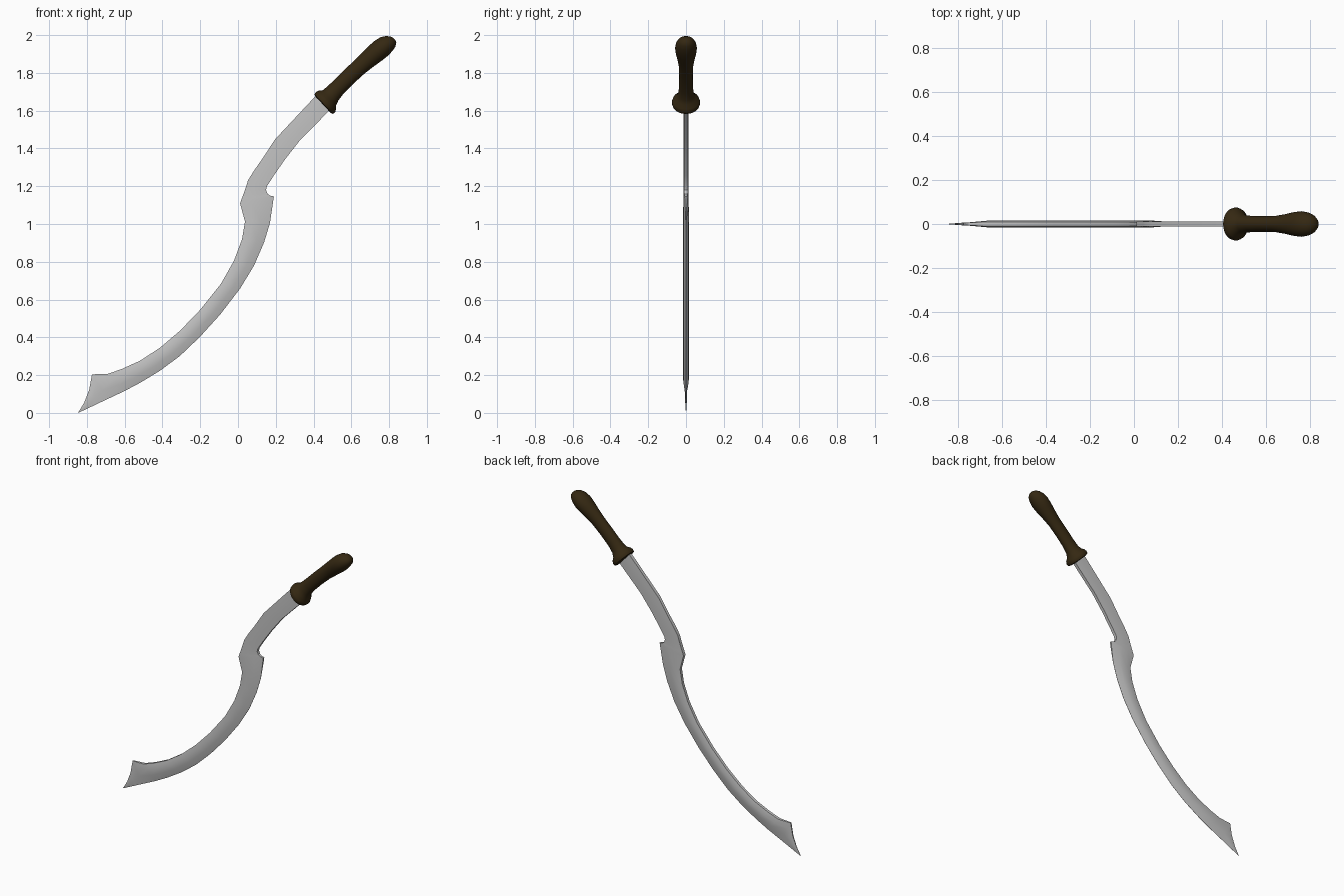
import bpy, bmesh, math
from mathutils import Vector


def material(name, rgb):
    m = bpy.data.materials.new(name)
    m.diffuse_color = (*rgb, 1)
    return m


def loft(name, rings, mat, angle):
    """Skin a list of equal-length closed rings and cap both ends."""
    bm = bmesh.new()
    rows = [[bm.verts.new(p) for p in ring] for ring in rings]
    n = len(rows[0])
    for a, b in zip(rows, rows[1:]):
        for i in range(n):
            j = (i + 1) % n
            bm.faces.new((a[i], a[j], b[j], b[i]))
    bm.faces.new(rows[0])
    bm.faces.new(rows[-1][::-1])
    bmesh.ops.remove_doubles(bm, verts=bm.verts, dist=1e-5)
    bmesh.ops.recalc_face_normals(bm, faces=bm.faces)
    me = bpy.data.meshes.new(name)
    bm.to_mesh(me)
    bm.free()
    me.materials.append(mat)
    ob = bpy.data.objects.new(name, me)
    bpy.context.collection.objects.link(ob)
    bpy.ops.object.select_all(action='DESELECT')
    ob.select_set(True)
    bpy.context.view_layer.objects.active = ob
    bpy.ops.object.shade_smooth_by_angle(angle=math.radians(angle))
    return ob


steel = material("steel", (0.55, 0.55, 0.55))
wood = material("dark_wood", (0.035, 0.021, 0.006))

# Blade outline stations: back edge x, z and cutting edge x, z
outline = [
    (0.43, 1.695, 0.51, 1.627), (0.40, 1.666, 0.48, 1.597),
    (0.196, 1.448, 0.328, 1.443), (0.127, 1.342, 0.249, 1.342),
    (0.085, 1.283, 0.19, 1.257), (0.053, 1.231, 0.153, 1.2),
    (0.04, 1.19, 0.148, 1.18), (0.026, 1.15, 0.156, 1.16),
    (0.018, 1.13, 0.17, 1.150), (0.011, 1.109, 0.19, 1.146),
    (0.037, 1.013, 0.169, 1.005), (0.021, 0.918, 0.138, 0.902),
    (-0.021, 0.806, 0.085, 0.78), (-0.09, 0.684, 0.011, 0.658),
    (-0.20, 0.546, -0.095, 0.52), (-0.307, 0.435, -0.201, 0.403),
    (-0.413, 0.345, -0.307, 0.302), (-0.519, 0.276, -0.413, 0.223),
    (-0.614, 0.233, -0.519, 0.159), (-0.688, 0.207, -0.60, 0.116),
    (-0.773, 0.204, -0.70, 0.069), (-0.788, 0.122, -0.755, 0.043),
    (-0.815, 0.053, -0.803, 0.020), (-0.847, 0.0, -0.845, 0.001),
]
flat = [(0, 0.9), (0.3, 1), (0.65, 1), (1, 0.85)]    # near the handle
lens = [(0, 0.6), (0.3, 1), (0.65, 0.75), (1, 0.04)]  # cutting part
rings = []
for sx, sz, ex, ez in outline:
    k = min(1, max(0, (1.17 - sz) / 0.12))           # flat -> lens
    t = (0.012 + 0.004 * k) * min(1, 0.03 + max(0, (sx + 0.847) / 0.17))
    half = []
    for (u, f), (_, g) in zip(flat, lens):
        half.append((sx + (ex - sx) * u, t * (f + (g - f) * k), sz + (ez - sz) * u))
    rings.append([(x, -y, z) for x, y, z in half] + half[::-1])
loft("blade", rings, steel, 30)

# Handle: rings along a slightly bowed axis (distance, side radius, face radius, bow)
base = Vector((0.45, 0, 1.632))
axis = Vector((0.734, 0, 0.68)).normalized()
side = Vector((-axis.z, 0, axis.x))
stations = [
    (0.0, 0.06, 0.06, 0), (0.004, 0.071, 0.072, 0), (0.018, 0.074, 0.075, 0),
    (0.034, 0.067, 0.070, 0.002), (0.05, 0.053, 0.052, 0.004),
    (0.075, 0.047, 0.041, 0.008), (0.12, 0.043, 0.037, 0.012),
    (0.20, 0.043, 0.036, 0.015), (0.28, 0.044, 0.037, 0.015),
    (0.34, 0.048, 0.045, 0.013), (0.39, 0.052, 0.054, 0.011),
    (0.43, 0.053, 0.058, 0.009), (0.465, 0.048, 0.053, 0.007),
    (0.49, 0.038, 0.042, 0.003), (0.507, 0.023, 0.026, -0.001),
    (0.513, 0.008, 0.009, -0.002),
]
rings = []
for d, rs, ry, bow in stations:
    c = base + axis * d + side * bow
    rings.append([c + side * (rs * math.cos(a)) + Vector((0, ry * math.sin(a), 0))
                  for a in (i * math.tau / 32 for i in range(32))])
loft("handle", rings, wood, 50)
